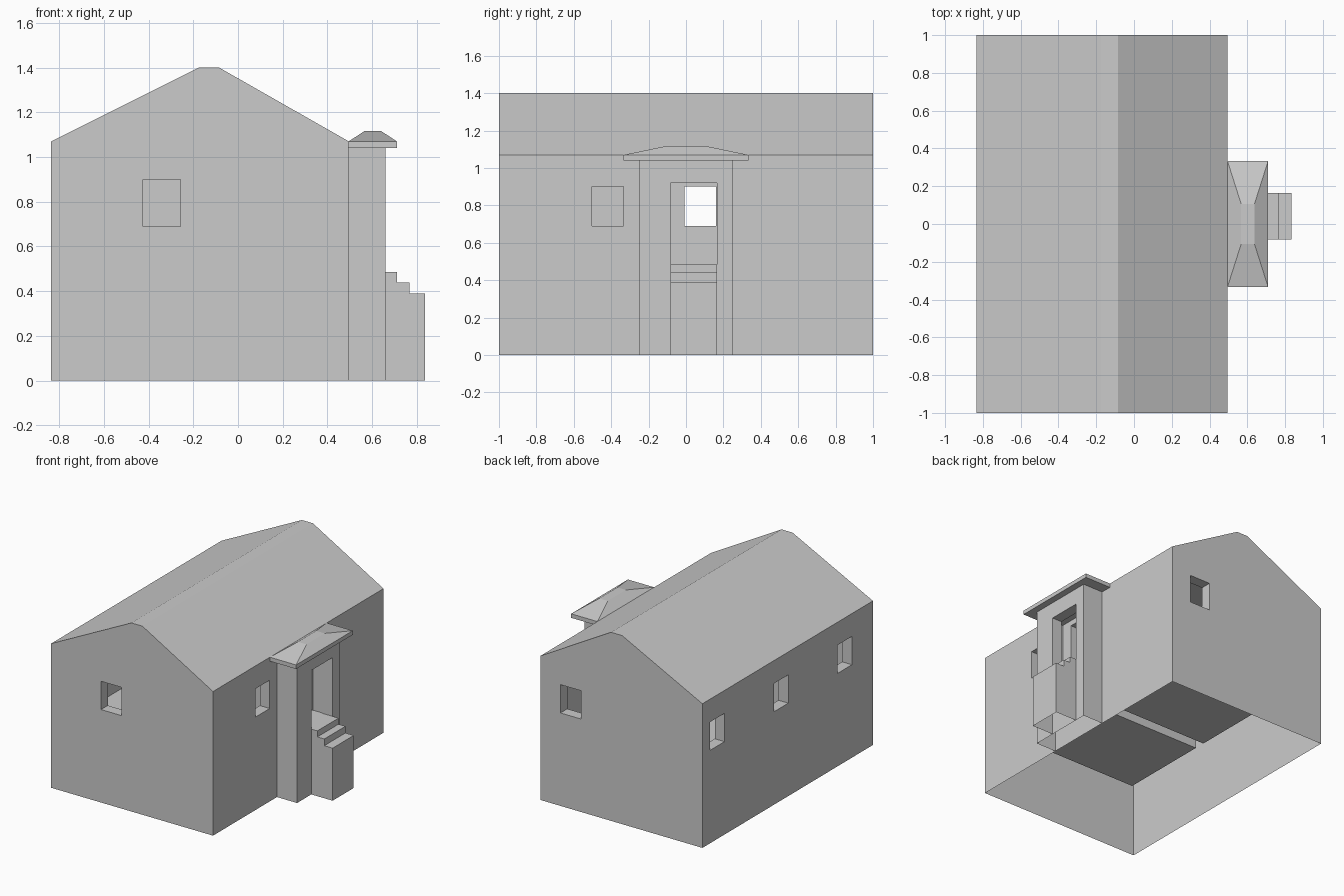
import bpy, bmesh
from mathutils import Vector

if "Cube" in bpy.data.objects:
    bpy.data.objects.remove(bpy.data.objects["Cube"])

WALL_X = 0.495
LEFT_X = -0.835
T = 0.08          # wall thickness
FLOOR = 0.485     # room floor level
CEIL = 1.0


def add_object(name, bm):
    bmesh.ops.recalc_face_normals(bm, faces=bm.faces)
    me = bpy.data.meshes.new(name)
    bm.to_mesh(me)
    bm.free()
    ob = bpy.data.objects.new(name, me)
    bpy.context.collection.objects.link(ob)
    return ob


def prism(name, profile, y0, y1):
    """Extrude an x/z profile along y."""
    bm = bmesh.new()
    face = bm.faces.new([bm.verts.new((x, y0, z)) for x, z in profile])
    out = bmesh.ops.extrude_face_region(bm, geom=[face])
    verts = [g for g in out["geom"] if isinstance(g, bmesh.types.BMVert)]
    bmesh.ops.translate(bm, verts=verts, vec=(0, y1 - y0, 0))
    return add_object(name, bm)


def box(name, x0, x1, y0, y1, z0, z1):
    return prism(name, [(x0, z0), (x1, z0), (x1, z1), (x0, z1)], y0, y1)


def cut(target, *bounds):
    cutter = box("cutter", *bounds)
    cutter.hide_render = True
    mod = target.modifiers.new("cut", "BOOLEAN")
    mod.operation = "DIFFERENCE"
    mod.solver = "EXACT"
    mod.object = cutter
    bpy.context.view_layer.objects.active = target
    bpy.ops.object.modifier_apply(modifier=mod.name)
    bpy.data.objects.remove(cutter, do_unlink=True)


def open_side(ob, axis, value):
    """Remove the faces lying in one axis plane."""
    bm = bmesh.new()
    bm.from_mesh(ob.data)
    faces = [f for f in bm.faces
             if all(abs(v.co[axis] - value) < 1e-4 for v in f.verts)]
    bmesh.ops.delete(bm, geom=faces, context="FACES")
    bm.to_mesh(ob.data)
    bm.free()


# House shell with gabled, flat-ridged roof
house = prism("house", [(LEFT_X, 0), (WALL_X, 0), (WALL_X, 1.07), (-0.085, 1.4),
                        (-0.175, 1.4), (LEFT_X, 1.07)], -1, 1)

# Two rooms divided by a partition
for y0, y1 in ((-1 + T, -0.24), (-0.16, 1 - T)):
    cut(house, LEFT_X + T, WALL_X - T, y0, y1, FLOOR, CEIL)

# Windows: front, back, right, and three on the left
W, Z0, Z1 = 0.168, 0.69, 0.9
cut(house, -0.425, -0.425 + W, -1.1, -0.88, Z0, Z1)
cut(house, 0.163, 0.163 + W, 0.88, 1.1, Z0, Z1)
cut(house, 0.38, 0.6, -0.503, -0.503 + W, Z0, Z1)
for yc in (0.825, 0.077, -0.67):
    cut(house, -0.95, -0.72, yc - W / 2, yc + W / 2, Z0, Z1)

# Porch with a small vestibule
porch = box("porch", WALL_X, 0.66, -0.25, 0.25, 0, 1.04)
cut(porch, 0.45, 0.58, -0.17, 0.17, FLOOR, 0.96)

# Doorway through porch and house wall
for part in (house, porch):
    cut(part, 0.38, 0.75, -0.083, 0.165, FLOOR, 0.92)

# Entrance steps
steps = prism("steps", [(0.66, 0), (0.835, 0), (0.835, 0.39), (0.767, 0.39),
                        (0.767, 0.44), (0.71, 0.44), (0.71, FLOOR), (0.66, FLOOR)],
              -0.083, 0.165)

# Undersides are open, attached parts have no back
for part in (house, porch, steps):
    open_side(part, 2, 0)
open_side(porch, 0, WALL_X)
open_side(steps, 0, 0.66)

# Hipped porch roof on a thin slab
bm = bmesh.new()
for x0, x1, y, z in ((WALL_X, 0.71, 0.333, 1.04), (WALL_X, 0.71, 0.333, 1.07),
                     (0.567, 0.638, 0.107, 1.117)):
    for x in (x0, x1):
        for s in (-1, 1):
            bm.verts.new(Vector((x, s * y, z)))
bmesh.ops.convex_hull(bm, input=bm.verts)
bmesh.ops.dissolve_limit(bm, angle_limit=0.01, verts=bm.verts, edges=bm.edges)
add_object("porch_roof", bm)
